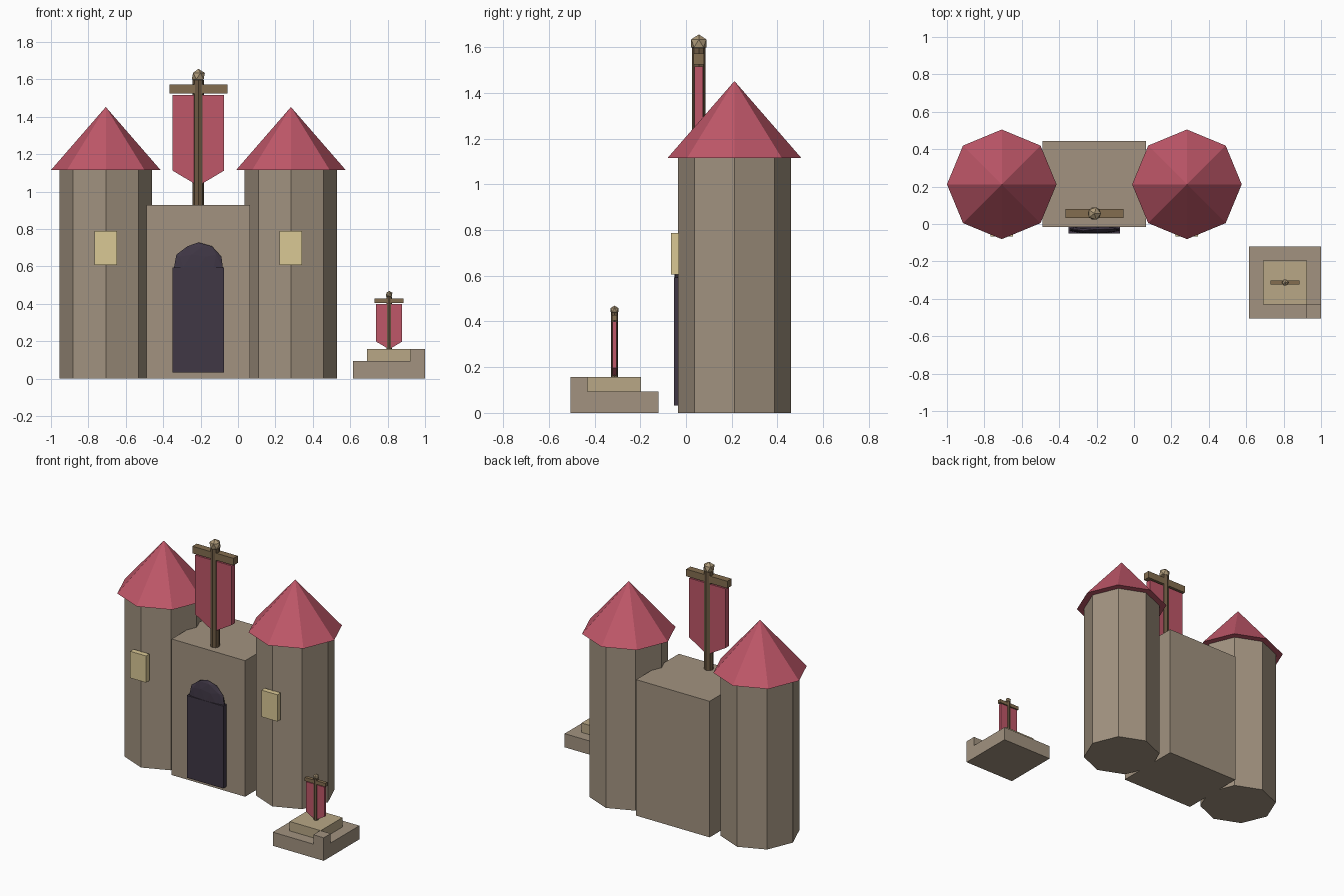
import bpy, math

if "Cube" in bpy.data.objects:
    bpy.data.objects.remove(bpy.data.objects["Cube"])

def material(name, rgb):
    m = bpy.data.materials.new(name)
    m.diffuse_color = (*rgb, 1)
    m.use_nodes = True
    m.node_tree.nodes["Principled BSDF"].inputs["Base Color"].default_value = m.diffuse_color
    return m

STONE = material("stone", (0.36, 0.29, 0.215))
RED = material("red_cloth", (0.52, 0.095, 0.14))
CREAM = material("window_light", (0.70, 0.58, 0.30))
DARK = material("dark_door", (0.05, 0.038, 0.06))
WOOD = material("wood", (0.15, 0.10, 0.055))
BEAM = material("beam_wood", (0.23, 0.155, 0.08))
BRASS = material("brass", (0.42, 0.32, 0.19))
SAND = material("sandstone", (0.48, 0.39, 0.24))

def finish(name, mat):
    ob = bpy.context.object
    ob.name = name
    ob.data.materials.append(mat)
    return ob

def box(name, x, y, z, mat):
    """Box from (min, max) ranges on each axis."""
    r = (x, y, z)
    bpy.ops.mesh.primitive_cube_add(size=1, location=[(a + b) / 2 for a, b in r])
    bpy.context.object.scale = [b - a for a, b in r]
    return finish(name, mat)

def prism(name, x, y, z0, z1, r0, r1, mat, sides=8):
    """Upright cylinder or cone with corners on the axes."""
    bpy.ops.mesh.primitive_cone_add(vertices=sides, radius1=r0, radius2=r1,
                                    depth=z1 - z0, location=(x, y, (z0 + z1) / 2))
    return finish(name, mat)

def ball(name, loc, scale, subdiv, mat):
    bpy.ops.mesh.primitive_ico_sphere_add(subdivisions=subdiv, radius=1, location=loc)
    bpy.context.object.scale = scale
    return finish(name, mat)

def slab(name, outline, x, y, z, thick, mat):
    """Extrude an x-z outline through the given thickness in y."""
    n = len(outline)
    verts = [(x + a, y + s * thick / 2, z + b) for s in (-1, 1) for a, b in outline]
    faces = [tuple(range(n)), tuple(range(2 * n - 1, n - 1, -1))]
    faces += [(i, i + n, (i + 1) % n + n, (i + 1) % n) for i in range(n)]
    me = bpy.data.meshes.new(name)
    me.from_pydata(verts, [], faces)
    ob = bpy.data.objects.new(name, me)
    bpy.context.collection.objects.link(ob)
    me.materials.append(mat)

def banner(prefix, x, y, z, s):
    """Pole, crossbar, pointed cloth and finial, hung down from finial centre z."""
    prism(prefix + "_pole", x, y, z - 0.70 * s, z - 0.02 * s, 0.03 * s, 0.03 * s, WOOD)
    box(prefix + "_crossbar", (x - 0.155 * s, x + 0.155 * s),
        (y - 0.023 * s, y + 0.023 * s), (z - 0.092 * s, z - 0.044 * s), BEAM)
    cloth = [(-0.138, -0.102), (-0.138, -0.505), (0, -0.587), (0.138, -0.505), (0.138, -0.102)]
    slab(prefix + "_cloth", [(a * s, b * s) for a, b in cloth], x, y, z, 0.036 * s, RED)
    ball(prefix + "_finial", (x, y, z), (0.039 * s,) * 3, 1, BRASS)

CX, TY = -0.212, 0.212   # gate centre line, tower depth

# Twin towers with roofs and windows
for side, sx in (("left", -1), ("right", 1)):
    tx = CX + sx * 0.495
    prism(side + "_tower", tx, TY, 0, 1.117, 0.247, 0.247, STONE)
    prism(side + "_roof", tx, TY, 1.115, 1.452, 0.293, 0, RED)
    box(side + "_window", (tx - 0.06, tx + 0.06), (-0.066, -0.03), (0.606, 0.788), CREAM)

# Gatehouse with arched door
box("gatehouse", (CX - 0.277, CX + 0.277), (-0.016, 0.444), (0, 0.927), STONE)
box("door", (CX - 0.138, CX + 0.138), (-0.052, -0.01), (0.033, 0.593), DARK)
ball("door_arch", (CX, -0.03, 0.59), (0.138, 0.021, 0.138), 2, DARK)
banner("gate_banner", CX, 0.056, 1.617, 1.0)

# Small stepped plinth with corner stone and its own banner
PX, PY = 0.808, -0.313
box("plinth_base", (PX - 0.192, PX + 0.192), (PY - 0.192, PY + 0.192), (0, 0.093), STONE)
box("plinth_step", (PX - 0.117, PX + 0.117), (PY - 0.117, PY + 0.117), (0.09, 0.157), SAND)
box("plinth_corner_stone", (PX + 0.113, PX + 0.192), (PY - 0.192, PY - 0.117), (0.09, 0.157), STONE)
banner("plinth_banner", PX, PY, 0.45, 0.5)
